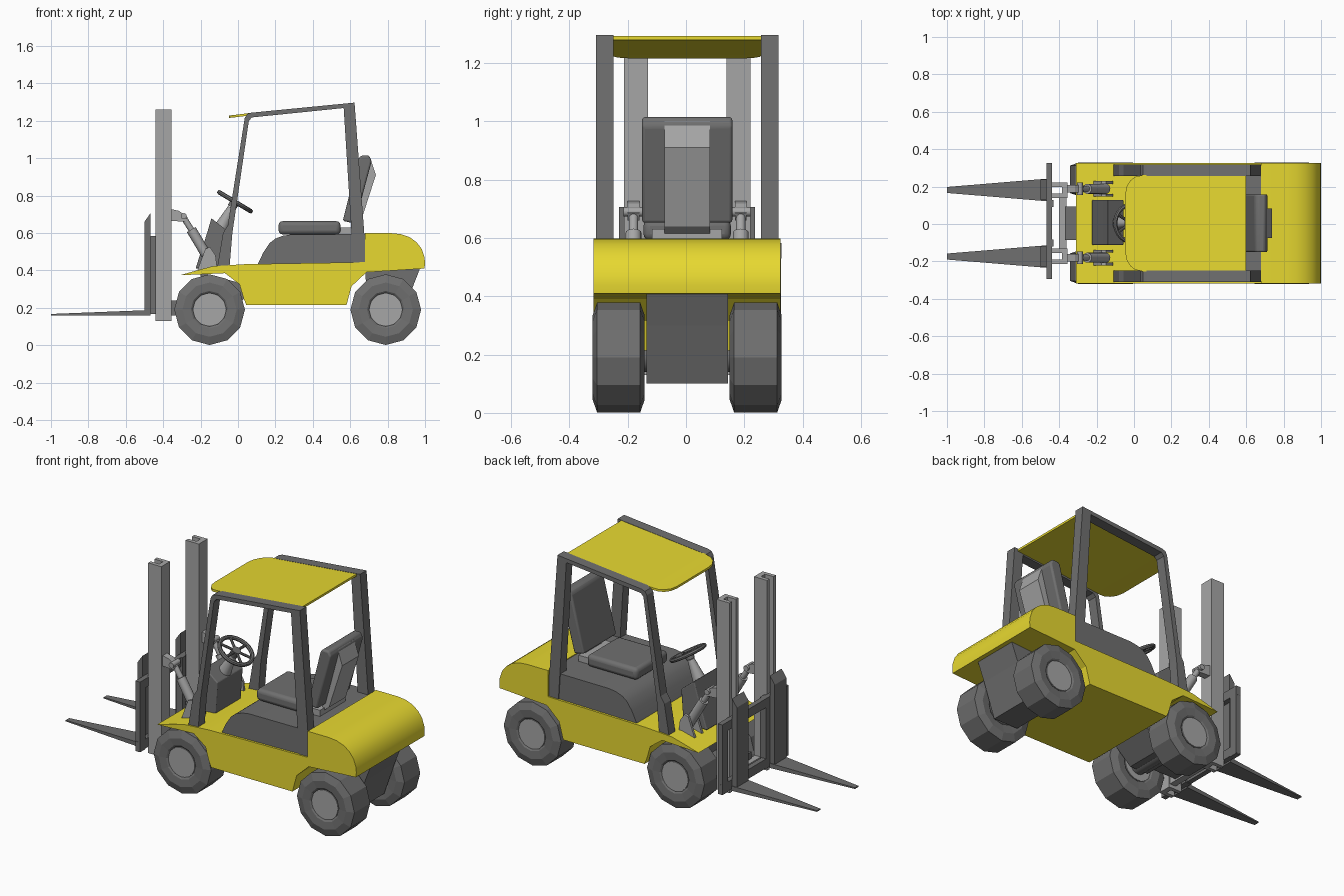
import bpy, bmesh, math
from mathutils import Vector

if "Cube" in bpy.data.objects:
    bpy.data.objects.remove(bpy.data.objects["Cube"])

C = 0.004  # y of the symmetry plane


def material(name, rgb):
    m = bpy.data.materials.new(name)
    m.diffuse_color = (*rgb, 1)
    m.use_nodes = True
    m.node_tree.nodes["Principled BSDF"].inputs["Base Color"].default_value = m.diffuse_color
    return m


YELLOW = material("yellow_paint", (0.80, 0.69, 0.03))
DARK = material("dark_rubber", (0.16, 0.16, 0.16))
GREY = material("steel_grey", (0.38, 0.38, 0.38))


def finish(name, bm, mat, bevel=0, smooth=False, segments=3):
    bmesh.ops.recalc_face_normals(bm, faces=bm.faces)
    me = bpy.data.meshes.new(name)
    bm.to_mesh(me)
    bm.free()
    ob = bpy.data.objects.new(name, me)
    bpy.context.collection.objects.link(ob)
    me.materials.append(mat)
    if bevel:
        b = ob.modifiers.new("bevel", 'BEVEL')
        b.width, b.segments, b.limit_method = bevel, segments, 'ANGLE'
    if smooth:
        bpy.ops.object.select_all(action='DESELECT')
        ob.select_set(True)
        bpy.context.view_layer.objects.active = ob
        bpy.ops.object.shade_smooth_by_angle(angle=math.radians(29))
    return ob


def prism(name, pts, y, half, mat, **kw):
    """Side profile (x, z) extruded across y."""
    bm = bmesh.new()
    f = bm.faces.new([bm.verts.new((x, y - half, z)) for x, z in pts])
    r = bmesh.ops.extrude_face_region(bm, geom=[f])
    bmesh.ops.translate(bm, vec=(0, 2 * half, 0),
                        verts=[v for v in r["geom"] if isinstance(v, bmesh.types.BMVert)])
    return finish(name, bm, mat, **kw)


def box(name, x0, x1, y, half, z0, z1, mat, **kw):
    return prism(name, [(x0, z0), (x1, z0), (x1, z1), (x0, z1)], y, half, mat, **kw)


def rod(name, a, b, r0, r1, mat, sides=16):
    a, b = Vector(a), Vector(b)
    bm = bmesh.new()
    bmesh.ops.create_cone(bm, cap_ends=True, segments=sides, radius1=r0, radius2=r1, depth=(b - a).length)
    bm.transform((b - a).to_track_quat('Z', 'Y').to_matrix().to_4x4())
    bmesh.ops.translate(bm, vec=(a + b) / 2, verts=bm.verts)
    return finish(name, bm, mat, smooth=True)


def lathe(name, center, profile, sides, mat, axis=Vector((0, 1, 0)), closed=False, **kw):
    """Rings of (offset along axis, radius) around a centre."""
    bm = bmesh.new()
    rot = axis.to_track_quat('Z', 'Y').to_matrix()
    rings = []
    for h, r in profile:
        ring = []
        for i in range(sides):
            a = 2 * math.pi * i / sides
            ring.append(bm.verts.new(Vector(center) + rot @ Vector((r * math.cos(a), r * math.sin(a), h))))
        rings.append(ring)
    n = len(rings)
    for k in range(n if closed else n - 1):
        p, q = rings[k], rings[(k + 1) % n]
        for i in range(sides):
            j = (i + 1) % sides
            bm.faces.new((p[i], p[j], q[j], q[i]))
    if not closed:
        bm.faces.new(rings[0])
        bm.faces.new(rings[-1])
    return finish(name, bm, mat, **kw)


# Body with rounded counterweight and wheel arches
prism("body", [(-.31, .374), (-.22, .4), (-.136, .422), (.035, .433), (.68, .444), (.68, .599), (.82, .599),
               (.87, .594), (.917, .578), (.955, .55), (.982, .515), (.997, .47), (1, .44), (.997, .41),
               (.687, .39), (.607, .315), (.58, .214), (.045, .214), (.03, .25), (.008, .326), (-.07, .385)],
      C, .321, YELLOW, smooth=True)

# Engine cover under the seat
prism("engine_cover", [(.104, .43), (.136, .497), (.168, .545), (.2, .57), (.24, .585), (.286, .592),
                       (.68, .594), (.68, .43)], C, .308, DARK, smooth=True)

# Seat
box("seat_cushion", .217, .548, C, .15, .592, .663, DARK, bevel=.022, smooth=True)
prism("seat_back", [(.56, .665), (.645, 1.0), (.66, 1.015), (.70, 1.015), (.715, .985), (.625, .65)],
      C, .155, DARK, bevel=.018, smooth=True)
prism("seat_back_shell", [(.60, .60), (.65, .64), (.737, .91), (.708, 1.0), (.68, .99)], C, .078, GREY)
box("seat_bracket", .53, .62, C, .12, .59, .63, GREY)

# Dashboard, steering column and steering wheel
prism("dashboard", [(-.227, .41), (-.165, .60), (-.142, .679), (-.056, .61), (-.07, .42)], C + .004, .12, DARK, bevel=.006)
rod("steering_column", (-.10, C, .61), (-.035, C, .735), .04, .02, GREY)
wheel_axis = Vector((.515, 0, .857))
wheel_mid = Vector((-.016, C, .767))
rim = [(.012 * math.sin(a), .098 + .012 * math.cos(a)) for a in [i * math.pi / 4 for i in range(8)]]
lathe("steering_wheel_rim", wheel_mid, rim, 28, DARK, axis=wheel_axis, closed=True, smooth=True)
rod("steering_wheel_hub", wheel_mid - wheel_axis * .035, wheel_mid + wheel_axis * .008, .024, .026, DARK)
side, across = Vector((0, 1, 0)), wheel_axis.cross(Vector((0, 1, 0)))
for i in range(6):
    a = math.pi * i / 3
    rod("steering_wheel_spoke", wheel_mid, wheel_mid + .095 * (math.cos(a) * side + math.sin(a) * across), .008, .008, DARK, 8)

# Roof: bent sheet with rounded front corners, described by (x, half width, z)
bm = bmesh.new()
prev = None
for x, w, z in [(-.047, .15, 1.222), (-.04, .195, 1.223), (-.02, .228, 1.225), (.005, .248, 1.228),
                (.05, .258, 1.234), (.60, .258, 1.287)]:
    row = [bm.verts.new((x, C + s * w, z + d)) for s, d in ((-1, -.007), (1, -.007), (1, .006), (-1, .006))]
    if prev:
        for i in range(4):
            bm.faces.new((prev[i], prev[(i + 1) % 4], row[(i + 1) % 4], row[i]))
    else:
        bm.faces.new(row)
    prev = row
bm.faces.new(prev)
finish("roof", bm, YELLOW)

# Axle blocks
prism("rear_axle_block", [(.68, .395), (.975, .415), (.93, .30), (.86, .10), (.70, .10)], C, .14, DARK)
prism("front_axle_block", [(-.20, .39), (.02, .33), (.035, .25), (-.08, .15), (-.20, .15)], C, .13, DARK)

# Wheels: 12-sided tyres with round hubs
TYRE = [(-.078, .09), (-.085, .10), (-.089, .145), (-.074, .189), (.074, .189), (.089, .145), (.085, .10), (.078, .09)]
for s, label in ((1, "left"), (-1, "right")):
    for x, end in ((-.152, "front"), (.79, "rear")):
        y = C + s * .235
        lathe(f"{end}_{label}_tyre", (x, y, .19), TYRE, 12, DARK)
        rod(f"{end}_{label}_hub", (x, y - .082, .19), (x, y + .082, .19), .086, .086, GREY, 28)

    # Overhead guard frame: front pillar, roof rail and rear post in one piece
    prism(f"{label}_guard_frame",
          [(-.11, .42), (-.045, .42), (-.03, .60), (.058, 1.20), (.075, 1.218), (.565, 1.268), (.617, .44),
           (.687, .44), (.623, 1.297), (.07, 1.243), (.048, 1.235), (.036, 1.215), (-.055, .64), (-.08, .60)],
          C + s * .283, .03, DARK)

    # Mast channel, slotted towards the forks
    ym = C + s * .176
    bm = bmesh.new()
    sec = [(-.441, -.041), (-.355, -.041), (-.355, .041), (-.441, .041),
           (-.441, .018), (-.385, .018), (-.385, -.018), (-.441, -.018)]
    f = bm.faces.new([bm.verts.new((x, ym + y, .13)) for x, y in sec])
    r = bmesh.ops.extrude_face_region(bm, geom=[f])
    bmesh.ops.translate(bm, vec=(0, 0, 1.13), verts=[v for v in r["geom"] if isinstance(v, bmesh.types.BMVert)])
    finish(f"{label}_mast", bm, GREY)

    # Tilt cylinder with its lugs
    yt = C + s * .184
    prism(f"{label}_mast_lug", [(-.356, .727), (-.315, .718), (-.27, .685), (-.285, .66), (-.356, .665)], yt, .02, GREY)
    rod(f"{label}_tilt_rod", (-.295, yt, .69), (-.22, yt, .57), .016, .016, GREY)
    rod(f"{label}_tilt_cylinder", (-.25, yt, .618), (-.15, yt, .45), .027, .027, GREY)
    rod(f"{label}_tilt_pin", (-.29, yt - .034, .69), (-.29, yt + .034, .69), .016, .016, GREY)
    for d in (-.034, .034):
        prism(f"{label}_tilt_bracket", [(-.217, .40), (-.11, .40), (-.12, .48), (-.15, .525), (-.175, .515)],
              yt + d, .007, GREY)

    # Fork: pointed upright and tapered blade
    yf = C + s * .178
    prism(f"{label}_fork_upright", [(-.50, .165), (-.468, .16), (-.468, .706), (-.50, .66)], yf, .055, DARK)
    bm = bmesh.new()
    ends = [[bm.verts.new((x, yf + a * w, z)) for a, z in ((-1, .16), (1, .16), (1, t), (-1, t))]
            for x, w, t in ((-.468, .06, .188), (-1.0, .016, .167))]
    for i in range(4):
        j = (i + 1) % 4
        bm.faces.new((ends[0][i], ends[0][j], ends[1][j], ends[1][i]))
    for e in ends:
        bm.faces.new(e)
    finish(f"{label}_fork_blade", bm, DARK)
    box(f"{label}_carriage_upright", -.468, -.438, C + .012 + s * .285, .025, .166, .583, DARK)
    box(f"{label}_carriage_inner_upright", -.468, -.43, C + s * .105, .018, .166, .583, DARK)

# Carriage cross bars and mast tie
for z0, z1 in ((.17, .225), (.53, .583)):
    box("carriage_bar", -.468, -.438, C + .012, .311, z0, z1, DARK)
box("mast_tie", -.40, -.36, C, .15, .15, .20, GREY)
rod("front_axle", (-.152, C - .16, .19), (-.152, C + .16, .19), .05, .05, DARK)
box("mast_mount", -.37, -.19, C, .09, .16, .24, DARK)
